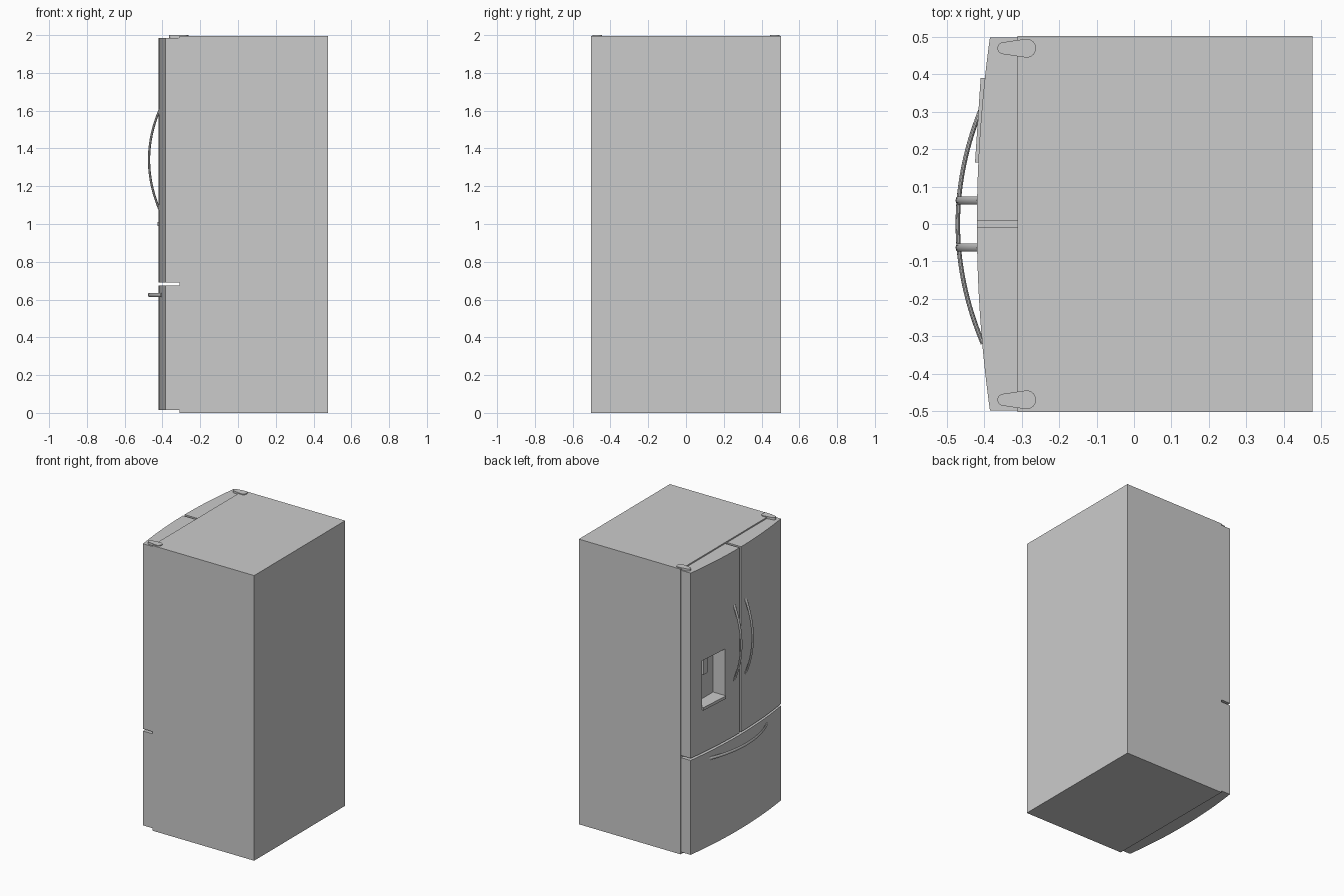
import bpy, bmesh, math
from mathutils import Vector

scene = bpy.context.scene
if "Cube" in bpy.data.objects:
    bpy.data.objects.remove(bpy.data.objects["Cube"], do_unlink=True)

# One plain grey for the whole appliance
grey = bpy.data.materials.new("light_grey")
grey.use_nodes = True
colour = (0.6, 0.6, 0.6, 1)
grey.diffuse_color = colour
grey.node_tree.nodes["Principled BSDF"].inputs["Base Color"].default_value = colour


def finish(name, bm, smooth=False):
    bmesh.ops.recalc_face_normals(bm, faces=bm.faces)
    mesh = bpy.data.meshes.new(name)
    bm.to_mesh(mesh)
    bm.free()
    mesh.materials.append(grey)
    obj = bpy.data.objects.new(name, mesh)
    scene.collection.objects.link(obj)
    if smooth:
        select(obj)
        bpy.ops.object.shade_smooth_by_angle(angle=math.radians(30))
    return obj


def select(obj):
    bpy.ops.object.select_all(action='DESELECT')
    obj.select_set(True)
    bpy.context.view_layer.objects.active = obj


def prism(name, outline, z0, z1, smooth=False):
    """Extrude a closed plan outline from z0 to z1."""
    bm = bmesh.new()
    face = bm.faces.new([bm.verts.new((x, y, z0)) for x, y in outline])
    top = bmesh.ops.extrude_face_region(bm, geom=[face])["geom"]
    bmesh.ops.translate(bm, vec=(0, 0, z1 - z0),
                        verts=[g for g in top if isinstance(g, bmesh.types.BMVert)])
    return finish(name, bm, smooth)


def box(name, x0, x1, y0, y1, z0, z1):
    return prism(name, [(x0, y0), (x1, y0), (x1, y1), (x0, y1)], z0, z1)


def front_x(y):
    """Bowed door front."""
    return -0.42 + 0.14 * y * y


def door(name, y0, y1, z0, z1, steps):
    ys = [y0 + (y1 - y0) * i / steps for i in range(steps + 1)]
    outline = [(front_x(y), y) for y in ys] + [(DOOR_BACK, y1), (DOOR_BACK, y0)]
    return prism(name, outline, z0, z1, True)


def arched_handle(name, centre, along, half_length, rise, steps=24, sides=10):
    """Oval bar following a shallow arch that bulges towards -x."""
    bm = bmesh.new()
    along, out = Vector(along), Vector((-1, 0, 0))
    across = along.cross(out)
    rings = []
    for i in range(steps + 1):
        t = 2 * i / steps - 1
        point = Vector(centre) + along * half_length * t - out * rise * t * t
        tangent = (along * half_length - out * 2 * rise * t).normalized()
        normal = across.cross(tangent).normalized()
        angles = [math.tau * k / sides for k in range(sides)]
        rings.append([bm.verts.new(point + normal * 0.006 * math.cos(a)
                                   + across * 0.011 * math.sin(a)) for a in angles])
    for a, b in zip(rings, rings[1:]):
        for k in range(sides):
            n = (k + 1) % sides
            bm.faces.new((a[k], a[n], b[n], b[k]))
    bm.faces.new(rings[0])
    bm.faces.new(rings[-1])
    return finish(name, bm, True)


DOOR_BACK = -0.311

# Cabinet
box("cabinet", -0.311, 0.477, -0.503, 0.503, 0, 1.994)

# Doors and freezer drawer
left_door = door("dispenser_door", 0.009, 0.499, 0.69, 1.985, 14)
door("plain_door", -0.499, -0.009, 0.69, 1.985, 14)
door("freezer_drawer", -0.499, 0.499, 0.015, 0.675, 28)

# Dispenser recess
cutter = box("recess_cutter", -0.6, -0.325, 0.165, 0.39, 0.99, 1.335)
cutter.hide_render = True
cut = left_door.modifiers.new("recess", 'BOOLEAN')
cut.operation = 'DIFFERENCE'
cut.object = cutter
select(left_door)
bpy.ops.object.modifier_apply(modifier=cut.name)
bpy.data.objects.remove(cutter, do_unlink=True)

# Dispenser drip tray, paddle and spout
prism("drip_tray", [(-0.425, 0.165), (-0.325, 0.165), (-0.325, 0.39), (-0.41, 0.39)],
      0.99, 1.01)
box("dispenser_paddle", -0.35, -0.338, 0.262, 0.308, 1.19, 1.31)
box("dispenser_spout", -0.345, -0.325, 0.272, 0.298, 1.22, 1.3)

# Handles
for side, name in ((1, "dispenser_door_handle"), (-1, "plain_door_handle")):
    arched_handle(name, (-0.471, side * 0.063, 1.34), (0, 0, 1), 0.265, 0.056)
arched_handle("drawer_handle", (-0.471, 0, 0.625), (0, 1, 0), 0.32, 0.067)

# Teardrop hinge caps
for side, name in ((1, "left_hinge_cap"), (-1, "right_hinge_cap")):
    outline = []
    for cx, radius, start in ((-0.287, 0.025, -95), (-0.349, 0.016, 95)):
        sweep = 190 if start < 0 else 170
        for k in range(13):
            a = math.radians(start + sweep * k / 12)
            outline.append((cx + radius * math.cos(a),
                            side * (0.47 + radius * math.sin(a))))
    prism(name, outline, 1.985, 2.0, True)
